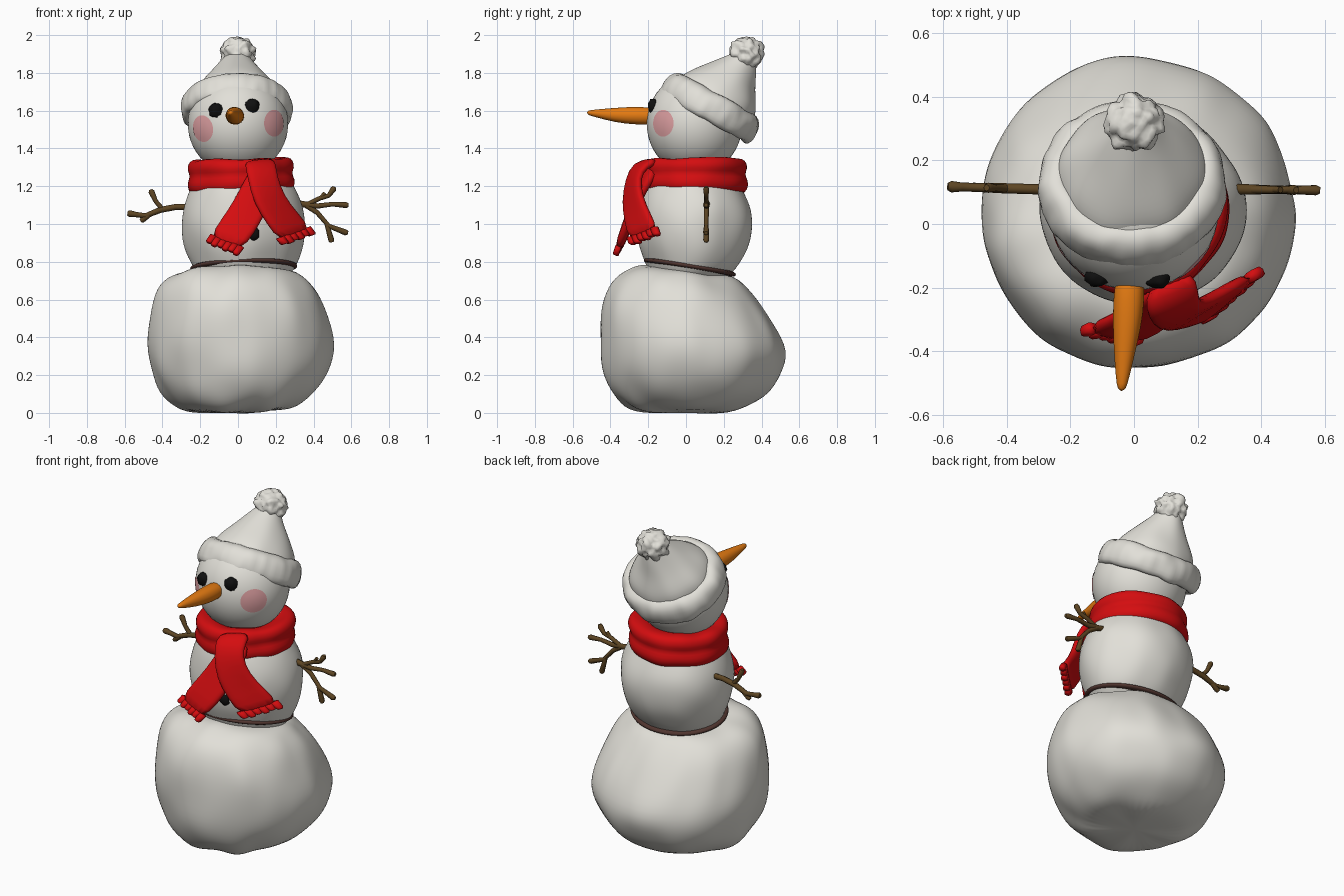
import bpy, bmesh, math
from mathutils import Vector, Matrix, noise

if "Cube" in bpy.data.objects:
    bpy.data.objects.remove(bpy.data.objects["Cube"])

TAU = 2 * math.pi


def material(name, r, g, b):
    m = bpy.data.materials.new(name)
    m.diffuse_color = (r, g, b, 1)
    m.use_nodes = True
    m.node_tree.nodes["Principled BSDF"].inputs["Base Color"].default_value = m.diffuse_color
    return m


SNOW = material("snow white", .76, .745, .69)
RED = material("scarf red", .66, .004, .005)
ORANGE = material("carrot orange", .77, .195, .006)
BLACK = material("coal black", .005, .005, .005)
PINK = material("cheek pink", .75, .36, .37)
TWIG = material("twig brown", .11, .06, .017)
BAND = material("band brown", .08, .035, .028)


def finish(name, bm, mat, lumps=0, freq=5, sub=0, matrix=None):
    """Turn a bmesh into a smooth object, optionally lumpy and subdivided."""
    bmesh.ops.recalc_face_normals(bm, faces=bm.faces)
    bm.normal_update()
    if lumps:
        moves = [v.normal * noise.noise(v.co * freq) * lumps for v in bm.verts]
        for v, m in zip(bm.verts, moves):
            v.co += m
    if matrix:
        bm.transform(matrix)
    for f in bm.faces:
        f.smooth = True
    me = bpy.data.meshes.new(name)
    bm.to_mesh(me)
    bm.free()
    me.materials.append(mat)
    ob = bpy.data.objects.new(name, me)
    bpy.context.collection.objects.link(ob)
    if sub:
        ob.modifiers.new("smooth", "SUBSURF").levels = sub
        ob.modifiers["smooth"].render_levels = sub
    return ob


def skin(name, rings, mat, loop=False, **kw):
    """Skin closed rings of points; loop joins the last ring to the first."""
    bm = bmesh.new()
    vs = [[bm.verts.new(p) for p in r] for r in rings]
    n = len(vs[0])
    for i in range(len(vs) if loop else len(vs) - 1):
        a, b = vs[i], vs[(i + 1) % len(vs)]
        for j in range(n):
            bm.faces.new((a[j], a[(j + 1) % n], b[(j + 1) % n], b[j]))
    if not loop:
        bm.faces.new(vs[0])
        bm.faces.new(vs[-1])
    return finish(name, bm, mat, **kw)


def loft(name, rows, mat, lean=0, n=32, **kw):
    """Stack ellipses given as (z, x min, x max, y min, y max)."""
    rings = []
    for z, x0, x1, y0, y1 in rows:
        ring = []
        for j in range(n):
            a = TAU * j / n
            y = (y0 + y1) / 2 + (y1 - y0) / 2 * math.sin(a)
            ring.append(((x0 + x1) / 2 + (x1 - x0) / 2 * math.cos(a), y, z - lean * y * z / .8))
        rings.append(ring)
    return skin(name, rings, mat, **kw)


def hoop(name, section, rx, ry, mat, n=40, ripple=0, **kw):
    """Sweep a (radial, z) section round an ellipse."""
    rings = []
    for j in range(n):
        a = TAU * j / n
        k = 1 + ripple * (j % 2)
        rings.append([((rx + r * k) * math.cos(a), (ry + r * k) * math.sin(a), z) for r, z in section])
    return skin(name, rings, mat, loop=True, **kw)


def ribbon(name, path, thick, mat, n=12, **kw):
    """Flat strip through (centre, half width vector) stations."""
    path = [(Vector(c), Vector(w)) for c, w in path]
    rings = []
    for i, (c, w) in enumerate(path):
        d = path[min(i + 1, len(path) - 1)][0] - path[max(i - 1, 0)][0]
        t = w.cross(d).normalized() * thick
        ring = []
        for j in range(n):
            ca, sa = math.cos(TAU * j / n), math.sin(TAU * j / n)
            ring.append(c + w * math.copysign(abs(ca) ** .7, ca) + t * math.copysign(abs(sa) ** .5, sa))
        rings.append(ring)
    return skin(name, rings, mat, **kw)


def ball(name, centre, radii, mat, detail=3, **kw):
    bm = bmesh.new()
    bmesh.ops.create_icosphere(bm, subdivisions=detail, radius=1)
    bm.transform(Matrix.Translation(centre) @ Matrix.Diagonal((*radii, 1)))
    return finish(name, bm, mat, **kw)


# Snow body
loft("lower_body", [
    (0, -.24, .22, -.22, .2), (.03, -.33, .31, -.33, .32), (.11, -.415, .415, -.4, .44),
    (.22, -.46, .48, -.445, .51), (.36, -.485, .518, -.462, .545), (.52, -.47, .49, -.455, .465),
    (.65, -.43, .42, -.395, .375), (.725, -.355, .355, -.305, .295), (.757, -.25, .29, -.22, .245),
    (.745, -.12, .14, -.1, .12)], SNOW, lean=.15, n=40, lumps=.026, freq=6.5, sub=2)
loft("middle_body", [
    (.66, -.12, .18, -.1, .14), (.73, -.22, .28, -.19, .24), (.8, -.255, .315, -.215, .295),
    (.89, -.288, .342, -.25, .335), (1, -.3, .356, -.262, .355), (1.1, -.288, .342, -.25, .348),
    (1.2, -.255, .295, -.22, .285), (1.32, -.19, .21, -.16, .24)], SNOW, lumps=.016, freq=7, sub=2)
tilt = Matrix.Translation((.03, .02, .77)) @ Matrix.Rotation(-.16, 4, 'X') @ Matrix.Rotation(-.03, 4, 'Y')
hoop("waist_band", [(-.07, -.014), (.008, -.014), (.014, 0), (.008, .016), (-.07, .016)], .273, .236,
     BAND, matrix=tilt, sub=1)

# Head and face
HC, HR = Vector((0, .045, 1.53)), Vector((.266, .253, .27))
ball("head", HC, HR, SNOW, 4)
for side, d in (("left", (-.185, -.168, -.025)), ("right", (.175, -.152, .003))):
    d = Vector([d[i] / HR[i] for i in range(3)]).normalized()
    u = d.cross(Vector((0, 0, 1))).normalized()
    v = u.cross(d)
    bm = bmesh.new()
    mid = bm.verts.new(HC + HR * d * 1.01)
    prev = None
    for k in (.33, .66, 1):
        ring = []
        for j in range(28):
            a = TAU * j / 28
            p = (d + (u * math.cos(a) * .3 + v * math.sin(a) * .27) * k).normalized()
            ring.append(bm.verts.new(HC + HR * p * 1.01))
        for j in range(28):
            i = (j + 1) % 28
            bm.faces.new((prev[j], ring[j], ring[i], prev[i]) if prev else (mid, ring[j], ring[i]))
        prev = ring
    # keep the patch facing outward
    ob = finish(side + "_cheek", bm, PINK)
    if ob.data.polygons[0].normal.dot(d) < 0:
        ob.data.flip_normals()
for name, c in (("left_eye", (-.115, -.167, 1.6)), ("right_eye", (.075, -.172, 1.624))):
    ball(name, c, (.04, .03, .04), BLACK, 3, lumps=.006, freq=60)
ball("coat_button", (.08, -.245, .95), (.035, .025, .038), BLACK, 2, lumps=.006, freq=60)
nose = [(-.15, -.01, 1.57, .04), (-.2, -.015, 1.572, .049), (-.28, -.018, 1.574, .049),
        (-.38, -.027, 1.578, .038), (-.48, -.036, 1.586, .021), (-.527, -.04, 1.59, .012)]
skin("carrot_nose", [[(x + r * math.cos(TAU * j / 16), y, z + r * math.sin(TAU * j / 16))
                      for j in range(16)] for y, x, z, r in nose], ORANGE, lumps=.004, freq=30, sub=1)

# Hat, built upright then tipped backwards
tip = Matrix.Translation((-.006, .125, 1.612)) @ Matrix.Rotation(math.radians(-28.6), 4, 'X')
loft("hat_cone", [
    (-.03, -.25, .25, -.235, .24), (.06, -.24, .24, -.225, .235), (.12, -.218, .218, -.195, .22),
    (.2, -.155, .155, -.13, .16), (.28, -.09, .09, -.06, .125), (.34, -.055, .055, -.015, .095),
    (.37, -.03, .03, .015, .07)], SNOW, matrix=tip, lumps=.012, freq=9, sub=2)
hoop("hat_brim", [(-.03, -.055), (.01, -.072), (.034, -.05), (.04, 0), (.03, .055), (0, .088),
                  (-.045, .09), (-.06, .05), (-.035, 0)], .256, .242, SNOW, n=56, ripple=.16, matrix=tip,
     lumps=.018, freq=14, sub=1)
ball("hat_pompom", (0, .318, 1.905), (.09, .087, .087), SNOW, 4, lumps=.024, freq=34)

# Scarf: folded wrap and two hanging tails with ragged fringes
hoop("scarf_wrap", [(-.13, .065), (-.04, .09), (.01, .09), (.03, .068), (.037, .035), (.02, .005),
                    (.039, -.025), (.035, -.07), (.005, -.1), (-.08, -.08)], .246, .24, RED, n=48,
     lumps=.012, freq=8, sub=1,
     matrix=Matrix.Translation((.015, .05, 1.256)) @ Matrix.Rotation(-.03, 4, 'Y'))
tails = {
    "left": [((.14, -.17, 1.3), (.06, .02, -.02)), ((.11, -.235, 1.2), (.08, 0, -.03)),
             ((.06, -.275, 1.09), (.085, -.01, -.035)), ((0, -.315, .99), (.088, -.015, -.035)),
             ((-.075, -.35, .885), (.09, -.02, -.036))],
    "right": [((.11, -.17, 1.33), (.08, .03, .01)), ((.12, -.245, 1.31), (.085, .03, 0)),
              ((.13, -.282, 1.24), (.08, .03, .01)), ((.165, -.285, 1.13), (.08, .05, .02)),
              ((.235, -.257, 1.03), (.08, .065, .028)), ((.31, -.222, .932), (.088, .078, .032))],
}
for side, path in tails.items():
    ribbon(side + "_scarf_tail", path, .026, RED, lumps=.01, freq=14, sub=1)
    c, w = Vector(path[-1][0]), Vector(path[-1][1])
    d = (c - Vector(path[-2][0])).normalized()
    for i in range(6):
        s = c + w * (-.8 + i * .32)
        end = .016 + .007 * (i % 2)
        ribbon(f"{side}_fringe_{i + 1}", [(s - d * .03, w * .2), (s + d * end * .6, w * .19),
                                         (s + d * end, w * .13)], .017, RED, n=8)

# Twig arms: branches as (x, z, radius) points near y = 0.11
arms = {
    "left_arm": [[(-.22, 1.09, .017), (-.33, 1.09, .016), (-.41, 1.075, .016), (-.49, 1.043, .014),
                  (-.54, 1.05, .014), (-.573, 1.055, .018), (-.585, 1.057, .012)],
                 [(-.4, 1.078, .013), (-.435, 1.12, .012), (-.458, 1.17, .016), (-.463, 1.182, .01)],
                 [(-.46, 1.055, .012), (-.505, 1.022, .015), (-.515, 1.015, .01)]],
    "right_arm": [[(.25, 1.12, .018), (.34, 1.105, .017), (.42, 1.095, .014), (.5, 1.105, .012),
                   (.572, 1.1, .016), (.585, 1.1, .01)],
                  [(.36, 1.1, .013), (.43, 1.135, .012), (.48, 1.15, .012), (.505, 1.185, .016), (.51, 1.197, .01)],
                  [(.36, 1.1, .015), (.42, 1.06, .013), (.48, .99, .012), (.57, .955, .016), (.582, .952, .01)],
                  [(.47, 1.0, .012), (.494, .915, .016), (.497, .903, .01)],
                  [(.44, 1.14, .01), (.46, 1.165, .01)]],
}
for name, branches in arms.items():
    cu = bpy.data.curves.new(name, 'CURVE')
    cu.dimensions = '3D'
    cu.bevel_depth = 1
    cu.bevel_resolution = 2
    cu.use_fill_caps = True
    for pts in branches:
        sp = cu.splines.new('POLY')
        sp.points.add(len(pts) - 1)
        for p, (x, z, r) in zip(sp.points, pts):
            p.co = (x, .113 - .012 * x, z, 1) if x > 0 else (x, .1 - .03 * x, z, 1)
            p.radius = r
        sp.use_smooth = True
    cu.materials.append(TWIG)
    ob = bpy.data.objects.new(name, cu)
    bpy.context.collection.objects.link(ob)
    bpy.ops.object.select_all(action='DESELECT')
    ob.select_set(True)
    bpy.context.view_layer.objects.active = ob
    bpy.ops.object.convert(target='MESH')
